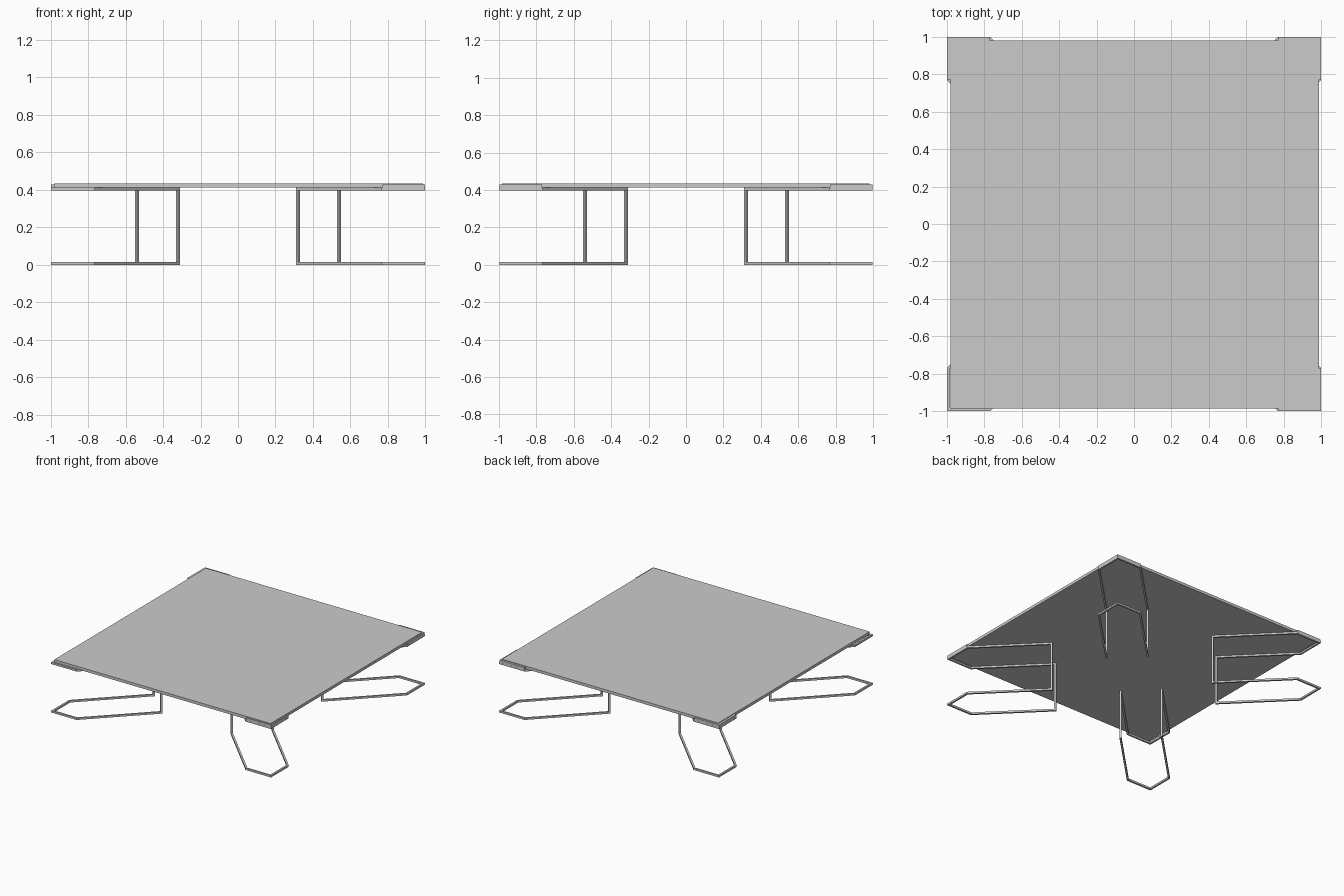
import bpy, bmesh
from mathutils import Vector

cube = bpy.data.objects.get("Cube")
if cube:
    bpy.data.objects.remove(cube, do_unlink=True)

grey = bpy.data.materials.new("light grey")
grey.use_nodes = True
grey.diffuse_color = (0.6, 0.6, 0.6, 1)
grey.node_tree.nodes["Principled BSDF"].inputs["Base Color"].default_value = (0.6, 0.6, 0.6, 1)


def finish(name, bm):
    bmesh.ops.recalc_face_normals(bm, faces=bm.faces)
    mesh = bpy.data.meshes.new(name)
    bm.to_mesh(mesh)
    bm.free()
    mesh.materials.append(grey)
    obj = bpy.data.objects.new(name, mesh)
    bpy.context.collection.objects.link(obj)
    return obj


def box(name, low, high):
    bm = bmesh.new()
    bmesh.ops.create_cube(bm, size=1)
    low, high = Vector(low), Vector(high)
    for v in bm.verts:
        v.co = (low + high) / 2 + v.co * (high - low)
    return finish(name, bm)


def rod_loop(name, path, thick):
    """Sweep a square section round a closed path with mitred bends."""
    bm = bmesh.new()
    pts = [Vector(p) for p in path]
    n = len(pts)
    first = (pts[1] - pts[0]).normalized()
    up = Vector((0, 0, 1))
    side = first.cross(up)
    h = thick / 2
    section = [pts[0] + side * a + up * b
               for a, b in ((-h, -h), (h, -h), (h, h), (-h, h))]
    rings = []
    for i in range(1, n + 1):
        p = pts[i % n]
        d = (p - pts[i - 1]).normalized()
        e = (pts[(i + 1) % n] - p).normalized()
        normal = (d + e).normalized()
        section = [c + d * ((p - c).dot(normal) / d.dot(normal)) for c in section]
        rings.append([bm.verts.new(c) for c in section])
    for i in range(n):
        a, b = rings[i - 1], rings[i]
        for k in range(4):
            bm.faces.new((a[k - 1], a[k], b[k], b[k - 1]))
    return finish(name, bm)


# Square table top
box("table_top", (-0.978, -0.985, 0.412), (0.986, 0.98, 0.435))

# Bent rod legs, one under each corner
THICK = 0.015
LOW, HIGH = THICK / 2, 0.405
OUT, BEND, NEAR, FAR = 0.99, 0.77, 0.32, 0.54
corners = {"front_right": (-1, -1), "front_left": (1, -1),
           "back_right": (-1, 1), "back_left": (1, 1)}
for name, (sx, sy) in corners.items():
    half = [(OUT, OUT, LOW), (OUT, BEND, LOW), (FAR, NEAR, LOW),
            (FAR, NEAR, HIGH), (OUT, BEND, HIGH)]
    other = [(y, x, z) for x, y, z in reversed(half[1:])]
    loop = half + [(OUT, OUT, HIGH)] + other
    rod_loop(name + "_leg", [(x * sx, y * sy, z) for x, y, z in loop], THICK)

    # Raised edge bars where the leg wraps the table top
    if name != "front_right":
        for axis in (0, 1):
            a, b = (BEND, 0.975, 0.41), (0.997, 0.997, 0.43)
            if axis:
                a, b = (a[1], a[0], a[2]), b
            xs, ys = sorted((a[0] * sx, b[0] * sx)), sorted((a[1] * sy, b[1] * sy))
            box(name + ("_side_bar" if axis else "_end_bar"),
                (xs[0], ys[0], a[2]), (xs[1], ys[1], b[2]))
